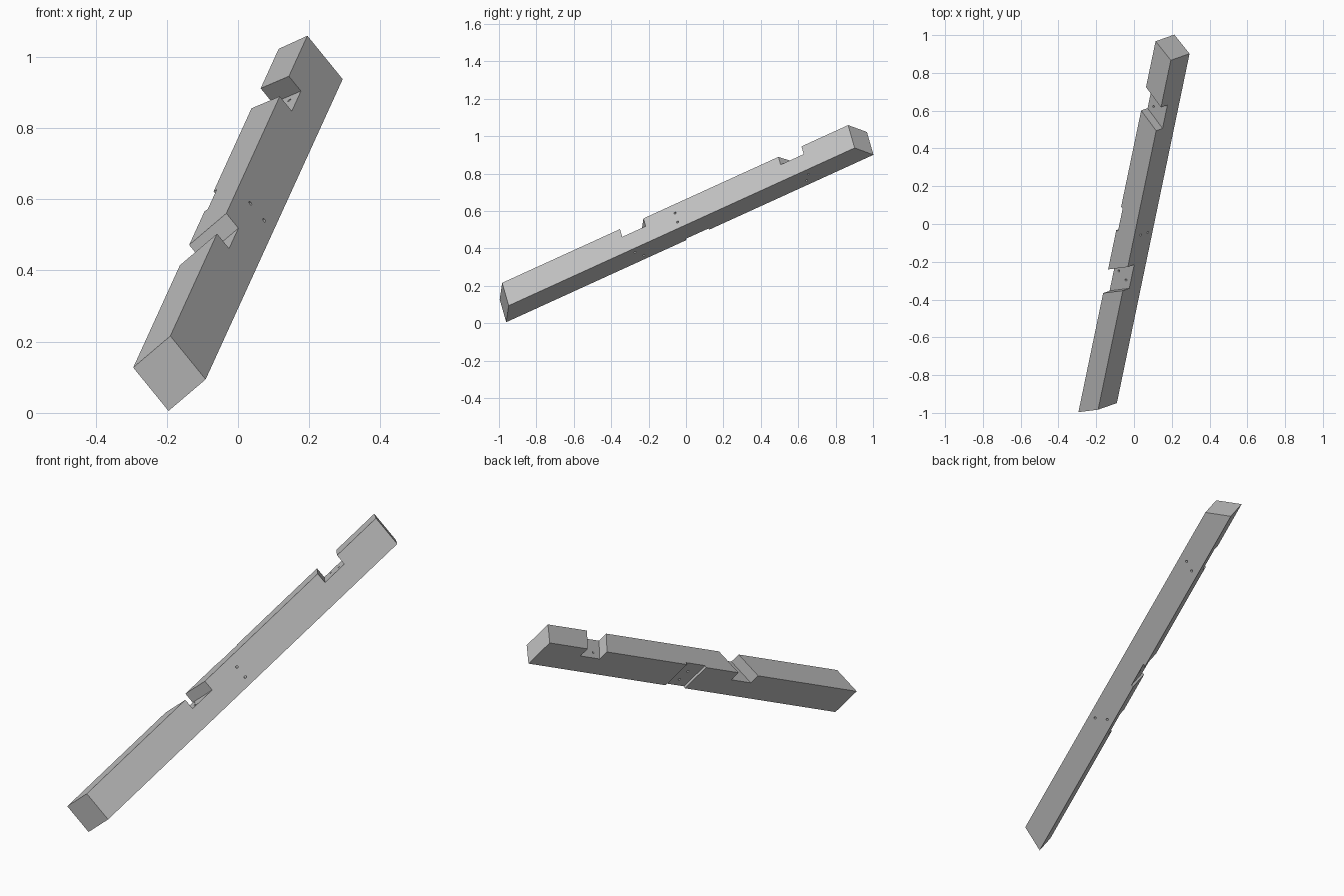
import bpy
import bmesh
from mathutils import Matrix, Vector

default = bpy.data.objects.get("Cube")
if default:
    bpy.data.objects.remove(default, do_unlink=True)

# Beam axes: along its length, down its height, across its thickness
along = Vector((0.186, 0.894, 0.4075)).normalized()
down = Vector((0.615, 0.217, -0.755))
down = (down - along * down.dot(along)).normalized()
across = along.cross(down)
corner = Vector((-0.19, -0.983, 0.216))
frame = Matrix((along, down, across)).transposed().to_4x4()
frame.translation = corner

HEIGHT, THICK = 0.161, 0.12
SKEW = 0.56          # slope of the angled cuts
HOLE = 0.006

grey = bpy.data.materials.new("timber_grey")
grey.use_nodes = True
colour = (0.54, 0.54, 0.54, 1)
grey.diffuse_color = colour
grey.node_tree.nodes["Principled BSDF"].inputs["Base Color"].default_value = colour


def make_object(name, bm):
    bmesh.ops.recalc_face_normals(bm, faces=bm.faces)
    mesh = bpy.data.meshes.new(name)
    bm.to_mesh(mesh)
    bm.free()
    mesh.materials.append(grey)
    obj = bpy.data.objects.new(name, mesh)
    bpy.context.collection.objects.link(obj)
    return obj


def prism(name, start, end, q0, q1, p0, p1, skew_start, skew_end):
    """Block whose two ends may be skewed across the thickness."""
    bm = bmesh.new()
    outline = [(start + skew_start * q0, q0), (start + skew_start * q1, q1),
               (end + skew_end * q1, q1), (end + skew_end * q0, q0)]
    face = bm.faces.new([bm.verts.new((s, p0, q)) for s, q in outline])
    moved = bmesh.ops.extrude_face_region(bm, geom=[face])["geom"]
    verts = [v for v in moved if isinstance(v, bmesh.types.BMVert)]
    bmesh.ops.translate(bm, verts=verts, vec=(0, p1 - p0, 0))
    return make_object(name, bm)


def drill(name, a, b):
    """Round cutter running between two points."""
    a, b = Vector(a), Vector(b)
    turn = (b - a).to_track_quat('Z', 'Y').to_matrix().to_4x4()
    bm = bmesh.new()
    bmesh.ops.create_cone(bm, cap_ends=True, segments=12, radius1=HOLE,
                          radius2=HOLE, depth=(b - a).length,
                          matrix=Matrix.Translation((a + b) / 2) @ turn)
    return make_object(name, bm)


# Beam with opposite angled ends
beam = prism("notched_beam", 0, 2.069, 0, THICK, 0, HEIGHT, -SKEW, 0.5)

# Two angled notches in the top and a shallow housing in the back
cutters = [
    prism("near_notch", 0.705, 0.845, -0.05, 0.2, -0.05, 0.055, -SKEW, -SKEW),
    prism("far_notch", 1.652, 1.79, -0.05, 0.2, -0.05, 0.055, SKEW, SKEW),
    prism("back_housing", 1.01, 1.147, THICK - 0.012, 0.2, -0.05, 0.22, 0, 0),
]

# Pairs of bolt holes through the notch floors
for s, q in ((0.741, 0.032), (0.77, 0.088), (1.776, 0.04), (1.745, 0.085)):
    cutters.append(drill("notch_hole", (s, 0, q), (s, 0.2, q)))

# Angled bolt holes through the housing
for p in (0.057, 0.12):
    cutters.append(drill("housing_hole", (1.02 - 0.02 * SKEW, p, -0.02),
                         (1.02 + 0.15 * SKEW, p, 0.15)))

for cutter in cutters:
    cutter.hide_render = True
    mod = beam.modifiers.new(cutter.name, 'BOOLEAN')
    mod.operation = 'DIFFERENCE'
    mod.solver = 'EXACT'
    mod.object = cutter

# Bake the cuts and remove the cutters
bpy.context.view_layer.update()
depsgraph = bpy.context.evaluated_depsgraph_get()
cut_mesh = bpy.data.meshes.new_from_object(beam.evaluated_get(depsgraph))
beam.modifiers.clear()
beam.data = cut_mesh
for cutter in cutters:
    bpy.data.objects.remove(cutter, do_unlink=True)
beam.data.materials.clear()
beam.data.materials.append(grey)
for poly in beam.data.polygons:
    poly.material_index = 0
beam.data.transform(frame)
